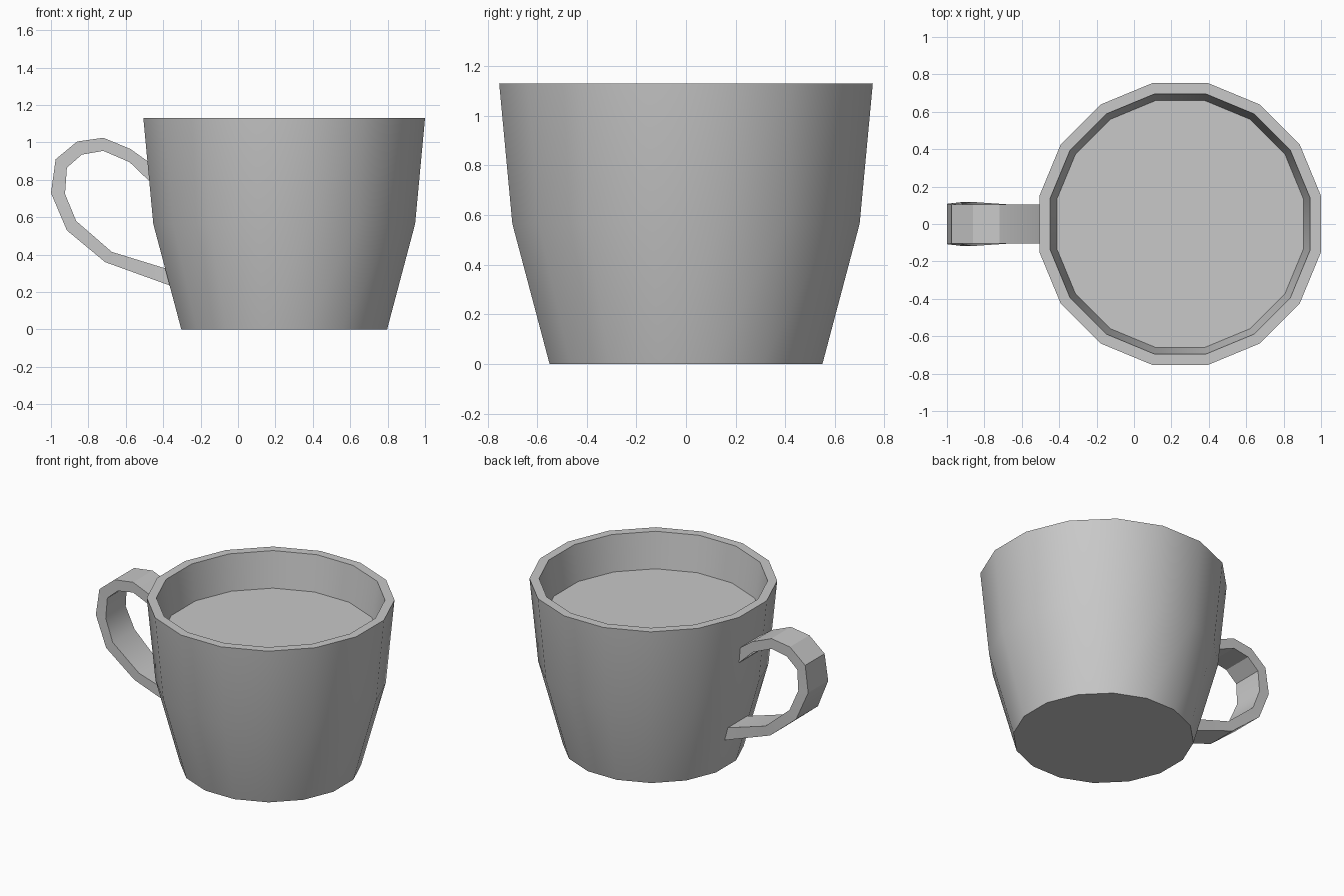
import bpy
import bmesh
import math

if "Cube" in bpy.data.objects:
    bpy.data.objects.remove(bpy.data.objects["Cube"], do_unlink=True)

SIDES = 16
CENTRE_X = 0.247

grey = bpy.data.materials.new("plain grey")
grey.use_nodes = True
grey.diffuse_color = (0.58, 0.58, 0.58, 1)
grey.node_tree.nodes["Principled BSDF"].inputs["Base Color"].default_value = (0.58, 0.58, 0.58, 1)


def finish(bm, name, recalc=True):
    """Turn a bmesh into a named object with smooth faces and sharp edges."""
    if recalc:
        bmesh.ops.recalc_face_normals(bm, faces=bm.faces)
    mesh = bpy.data.meshes.new(name)
    bm.to_mesh(mesh)
    bm.free()
    mesh.materials.append(grey)
    obj = bpy.data.objects.new(name, mesh)
    bpy.context.collection.objects.link(obj)
    bpy.ops.object.select_all(action="DESELECT")
    obj.select_set(True)
    bpy.context.view_layer.objects.active = obj
    bpy.ops.object.shade_smooth_by_angle(angle=math.radians(30))
    return obj


def ring(bm, apothem, z):
    """Regular polygon with flat sides facing the axes."""
    step = 2 * math.pi / SIDES
    r = apothem / math.cos(step / 2)
    return [bm.verts.new((CENTRE_X + r * math.cos((i + 0.5) * step),
                          r * math.sin((i + 0.5) * step), z)) for i in range(SIDES)]


def bridge(bm, a, b):
    n = len(a)
    for i in range(n):
        j = (i + 1) % n
        bm.faces.new((a[i], a[j], b[j], b[i]))


# Cup: outer wall, rim and inner wall down to the drink
bm = bmesh.new()
profile = [(0.55, 0), (0.70, 0.565), (0.753, 1.13), (0.695, 1.13), (0.66, 0.89)]
rings = [ring(bm, a, z) for a, z in profile]
for lower, upper in zip(rings, rings[1:]):
    bridge(bm, lower, upper)
bm.faces.new(list(reversed(rings[0])))
finish(bm, "cup_body", recalc=False)

# Drink surface
bm = bmesh.new()
bm.faces.new(ring(bm, 0.66, 0.89))
finish(bm, "drink_surface", recalc=False)

# Handle: outer x, z, inner x, z and half width at each station
stations = [
    (-0.45, 0.876, -0.455, 0.775, 0.105),
    (-0.575, 0.965, -0.58, 0.895, 0.105),
    (-0.72, 1.025, -0.72, 0.955, 0.105),
    (-0.86, 1.005, -0.835, 0.935, 0.105),
    (-0.975, 0.91, -0.915, 0.865, 0.105),
    (-1.0, 0.73, -0.925, 0.725, 0.108),
    (-0.915, 0.53, -0.865, 0.58, 0.118),
    (-0.71, 0.36, -0.675, 0.415, 0.105),
    (-0.35, 0.23, -0.35, 0.315, 0.105),
]
bm = bmesh.new()
loops = [[bm.verts.new(p) for p in ((ox, -w, oz), (ox, w, oz), (ix, w, iz), (ix, -w, iz))]
         for ox, oz, ix, iz, w in stations]
for a, b in zip(loops, loops[1:]):
    bridge(bm, a, b)
bm.faces.new(loops[0])
bm.faces.new(loops[-1])
finish(bm, "handle")
